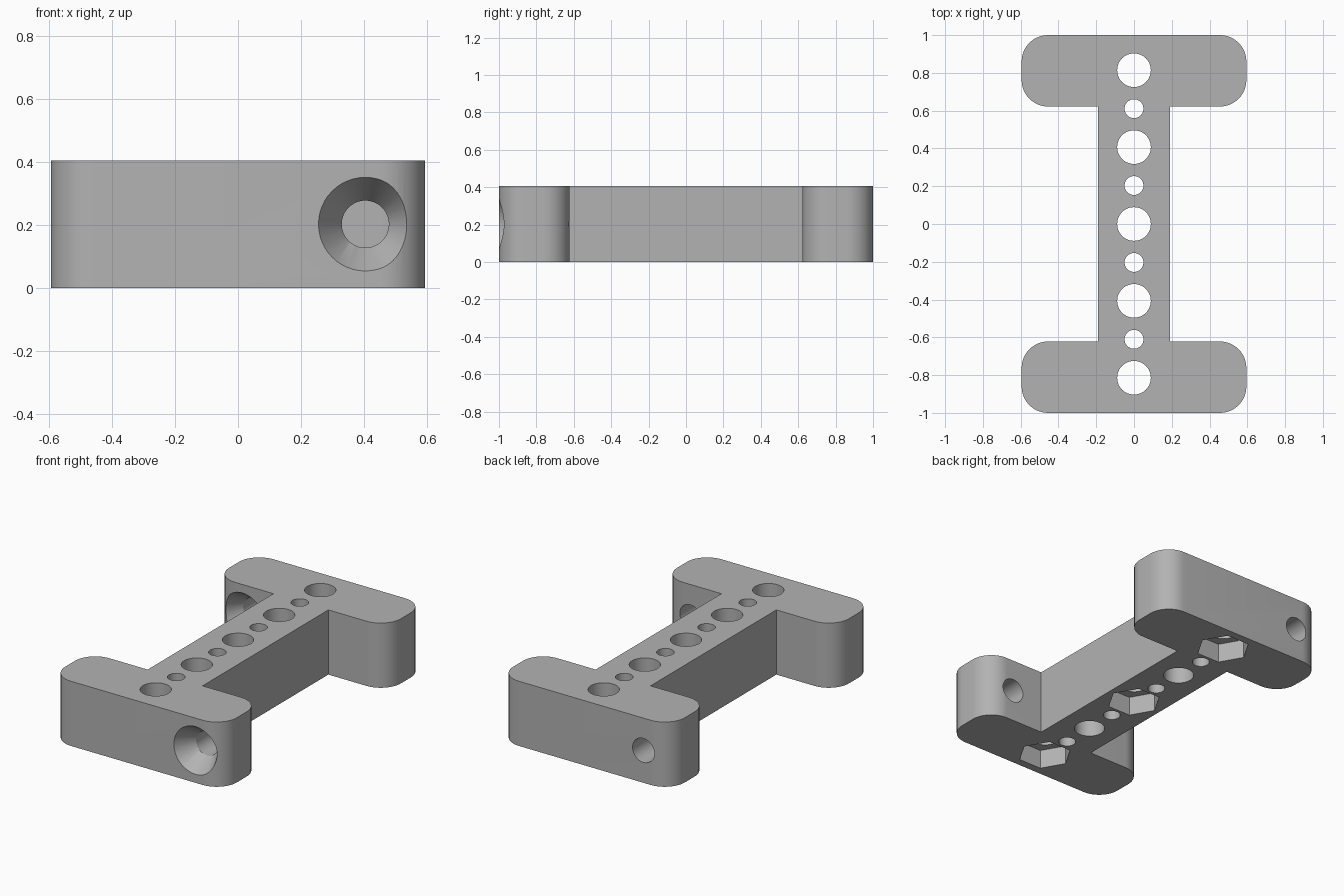
import bpy, bmesh
from math import pi, sin, cos, radians
from mathutils import Matrix

old = bpy.data.objects.get("Cube")
if old:
    bpy.data.objects.remove(old)

HEIGHT = 0.405
HALF_X, HALF_BAR = 0.595, 0.19
INNER_Y, CORNER = 0.622, 0.14
PITCH = 0.2035

grey = bpy.data.materials.new("plain grey")
grey.use_nodes = True
colour = (0.45, 0.45, 0.45, 1)
grey.diffuse_color = colour
grey.node_tree.nodes["Principled BSDF"].inputs["Base Color"].default_value = colour


def arc(cx, cy, start, steps=12):
    """Quarter circle, counter-clockwise from the start angle in degrees."""
    angles = [radians(start + 90 * i / steps) for i in range(steps + 1)]
    return [(cx + CORNER * cos(a), cy + CORNER * sin(a)) for a in angles]


# I-shaped bracket: one end is drawn, then turned half round for the other
cx = HALF_X - CORNER
low, high = INNER_Y + CORNER, 1 - CORNER
half = ([(HALF_BAR, INNER_Y)] + arc(cx, low, -90) + arc(cx, high, 0)
        + arc(-cx, high, 90) + arc(-cx, low, 180) + [(-HALF_BAR, INNER_Y)])
outline = half + [(-x, -y) for x, y in half]

bm = bmesh.new()
face = bm.faces.new([bm.verts.new((x, y, 0)) for x, y in outline])
top = bmesh.ops.extrude_face_region(bm, geom=[face])["geom"]
bmesh.ops.translate(bm, vec=(0, 0, HEIGHT),
                    verts=[v for v in top if isinstance(v, bmesh.types.BMVert)])
bmesh.ops.recalc_face_normals(bm, faces=bm.faces)
mesh = bpy.data.meshes.new("bracket")
bm.to_mesh(mesh)
bm.free()
bracket = bpy.data.objects.new("bracket", mesh)
bpy.context.collection.objects.link(bracket)
mesh.materials.append(grey)


def cut(r1, r2, depth, matrix, sides=48):
    """Subtract a cylinder, cone or prism from the bracket."""
    bm = bmesh.new()
    bmesh.ops.create_cone(bm, cap_ends=True, segments=sides, radius1=r1,
                          radius2=r2, depth=depth, matrix=matrix)
    data = bpy.data.meshes.new("cutter")
    bm.to_mesh(data)
    bm.free()
    data.materials.append(grey)
    cutter = bpy.data.objects.new("cutter", data)
    cutter.hide_render = True
    bpy.context.collection.objects.link(cutter)
    mod = bracket.modifiers.new("cut", "BOOLEAN")
    mod.operation = "DIFFERENCE"
    mod.solver = "EXACT"
    mod.object = cutter
    bpy.context.view_layer.objects.active = bracket
    bpy.ops.object.modifier_apply(modifier=mod.name)
    bpy.data.objects.remove(cutter)


# Row of alternating large and small holes along the bar
for i in range(-4, 5):
    radius = 0.05 if i % 2 else 0.089
    cut(radius, radius, 1, Matrix.Translation((0, i * PITCH, HEIGHT / 2)))

# Hexagonal nut pockets underneath (a point along x)
for i in (-4, 0, 4):
    turn = Matrix.Rotation(pi / 2, 4, "Z")
    cut(0.157, 0.157, 0.24, Matrix.Translation((0, i * PITCH, 0)) @ turn, 6)

# Countersunk screw holes through opposite feet, both entered from the front
SINK, EXTRA = 0.115, 0.02
slope = (0.149 - 0.075) / SINK
for x, front in ((0.405, -1), (-0.405, INNER_Y)):
    turn = Matrix.Rotation(-pi / 2, 4, "X")
    z = HEIGHT / 2
    cut(0.075, 0.075, 0.6, Matrix.Translation((x, front + 0.19, z)) @ turn)
    cut(0.149 + slope * EXTRA, 0.075, SINK + EXTRA,
        Matrix.Translation((x, front + (SINK - EXTRA) / 2, z)) @ turn)

bpy.ops.object.select_all(action="DESELECT")
bracket.select_set(True)
bpy.context.view_layer.objects.active = bracket
bpy.ops.object.shade_smooth_by_angle(angle=radians(30))
